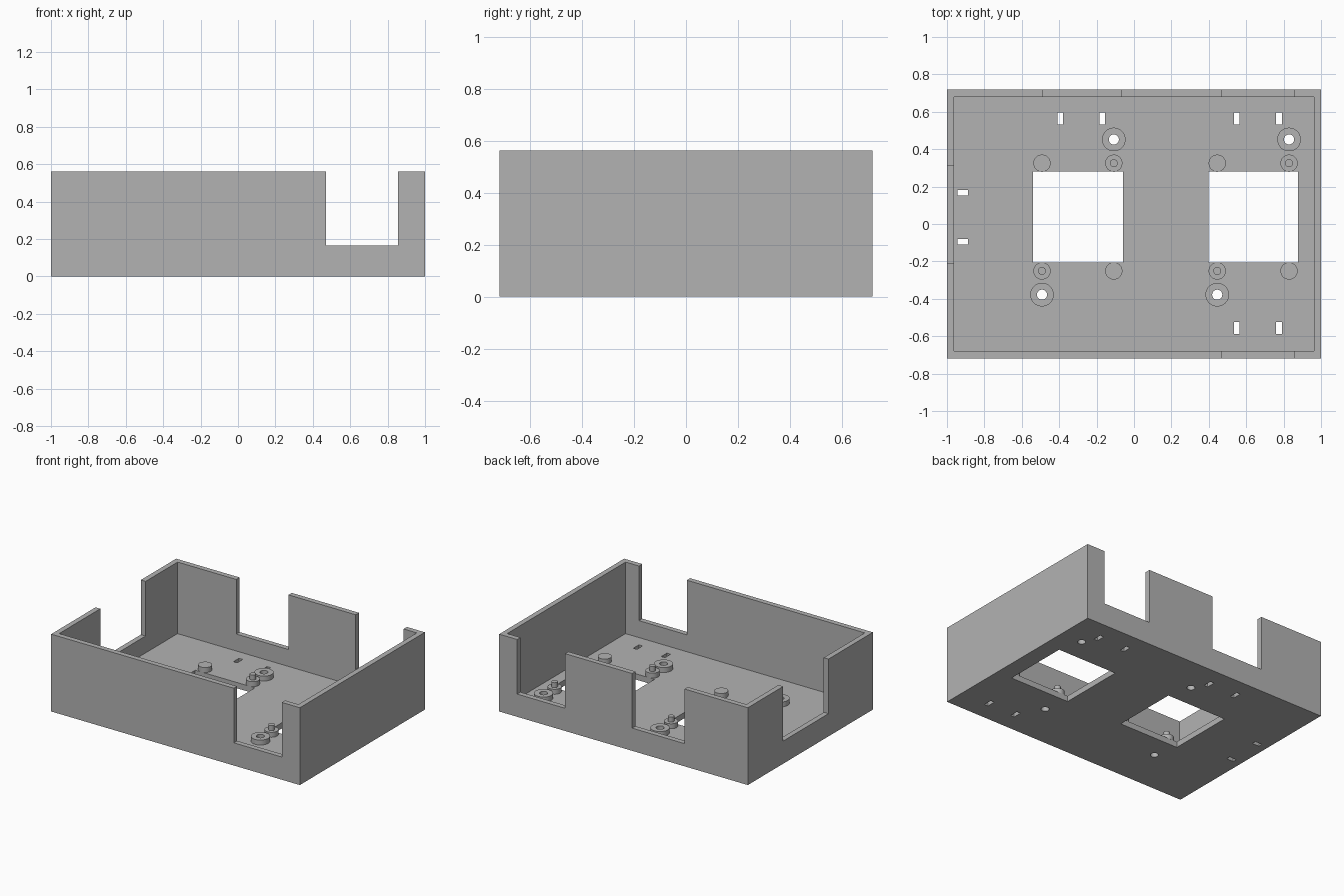
import bpy, bmesh, math
from mathutils import Matrix

if "Cube" in bpy.data.objects:
    bpy.data.objects.remove(bpy.data.objects["Cube"], do_unlink=True)

grey = bpy.data.materials.new("plain grey")
grey.use_nodes = True
grey.diffuse_color = (0.45, 0.45, 0.45, 1)
grey.node_tree.nodes["Principled BSDF"].inputs["Base Color"].default_value = grey.diffuse_color

FLOOR, HEIGHT, SILL = 0.042, 0.562, 0.165
HALF_Y, WALL = 0.718, 0.038
SIDES = 48


def add_box(bm, x0, x1, y0, y1, z0, z1):
    size = Matrix.Diagonal((x1 - x0, y1 - y0, z1 - z0, 1))
    centre = Matrix.Translation(((x0 + x1) / 2, (y0 + y1) / 2, (z0 + z1) / 2))
    bmesh.ops.create_cube(bm, size=1, matrix=centre @ size)


def add_cylinder(bm, x, y, r, z0, z1):
    bmesh.ops.create_cone(bm, cap_ends=True, segments=SIDES, radius1=r, radius2=r,
                          depth=z1 - z0, matrix=Matrix.Translation((x, y, (z0 + z1) / 2)))


def finish(bm, name):
    bmesh.ops.recalc_face_normals(bm, faces=bm.faces)
    mesh = bpy.data.meshes.new(name)
    bm.to_mesh(mesh)
    bm.free()
    mesh.materials.append(grey)
    obj = bpy.data.objects.new(name, mesh)
    bpy.context.collection.objects.link(obj)
    return obj


def smooth(obj):
    bpy.ops.object.select_all(action='DESELECT')
    obj.select_set(True)
    bpy.context.view_layer.objects.active = obj
    bpy.ops.object.shade_smooth_by_angle(angle=math.radians(30))


def cut(target, bm, name):
    cutter = finish(bm, name)
    mod = target.modifiers.new(name, 'BOOLEAN')
    mod.operation, mod.solver, mod.object = 'DIFFERENCE', 'EXACT', cutter
    bpy.context.view_layer.objects.active = target
    bpy.ops.object.modifier_apply(modifier=mod.name)
    bpy.data.objects.remove(cutter, do_unlink=True)


def lathe(name, x, y, profile):
    """Turn a closed (radius, height) profile around a vertical axis."""
    bm = bmesh.new()
    verts = [bm.verts.new((x + r, y, z)) for r, z in profile]
    edges = [bm.edges.new((verts[i - 1], verts[i])) for i in range(len(verts))]
    bmesh.ops.spin(bm, geom=verts + edges, cent=(x, y, 0), axis=(0, 0, 1),
                   angle=math.tau, steps=SIDES, use_merge=True)
    bmesh.ops.remove_doubles(bm, verts=bm.verts, dist=0.0001)
    smooth(finish(bm, name))


# Open tray
bm = bmesh.new()
add_box(bm, -1, 1, -HALF_Y, HALF_Y, 0, HEIGHT)
tray = finish(bm, "tray")
bm = bmesh.new()
add_box(bm, -1 + WALL, 1 - WALL, -HALF_Y + WALL, HALF_Y - WALL, FLOOR, 1)
cut(tray, bm, "cavity_cutter")

# Wall notches
bm = bmesh.new()
for x0, x1, side in ((0.47, 0.855, -1), (0.47, 0.855, 1), (-0.49, -0.07, 1)):
    y = side * (HALF_Y - WALL / 2)
    add_box(bm, x0, x1, y - 0.03, y + 0.03, SILL, 1)
add_box(bm, -1.02, -0.94, -0.208, 0.312, SILL, 1)
cut(tray, bm, "notch_cutter")

# Two square windows, screw holes and tie slots through the floor
bays = (-0.3, 0.637)
MID_Y = 0.037
bm = bmesh.new()
for bay in bays:
    add_box(bm, bay - 0.24, bay + 0.24, MID_Y - 0.243, MID_Y + 0.243, -0.1, 0.1)
    for s in (-1, 1):
        add_cylinder(bm, bay + s * 0.192, MID_Y + s * 0.415, 0.027, -0.1, 0.1)
for x, y in ((-0.395, 0.565), (-0.17, 0.565), (0.55, 0.565), (0.775, 0.565),
             (0.55, -0.555), (0.775, -0.555)):
    add_box(bm, x - 0.015, x + 0.015, y - 0.032, y + 0.032, -0.1, 0.1)
for y in (0.167, -0.095):
    add_box(bm, -0.943, -0.887, y - 0.015, y + 0.015, -0.1, 0.1)
cut(tray, bm, "floor_cutter")
smooth(tray)

# Standoffs around each window: screw collar, locating pin and plain pad
pad_top = FLOOR + 0.036
pin_top = pad_top + 0.036
for i, bay in enumerate(bays):
    bay_name = ("right", "left")[i]
    for s, end in ((-1, "front"), (1, "back")):
        tag = f"{bay_name}_{end}"
        x, y = bay + s * 0.192, MID_Y + s * 0.288
        lathe("screw_collar_" + tag, x, MID_Y + s * 0.415,
              [(0.027, FLOOR), (0.063, FLOOR), (0.063, pad_top), (0.027, pad_top)])
        lathe("locating_pin_" + tag, x, y,
              [(0, FLOOR), (0.046, FLOOR), (0.046, pad_top), (0.021, pad_top),
               (0.021, pin_top), (0, pin_top)])
        lathe("support_pad_" + tag, bay - s * 0.192, y,
              [(0, FLOOR), (0.046, FLOOR), (0.046, pad_top), (0, pad_top)])
